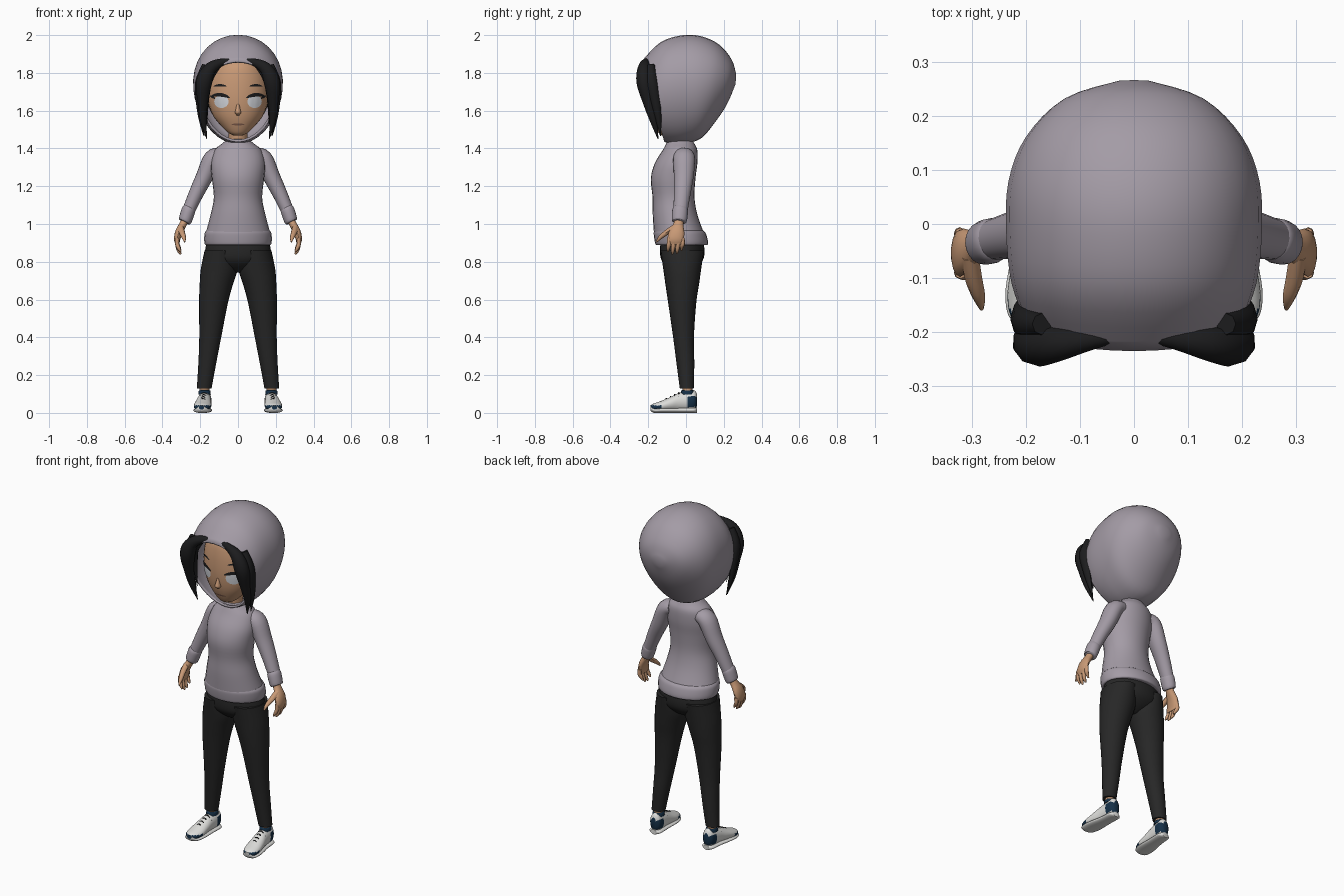
import bpy, bmesh, math
from mathutils import Vector
from mathutils.bvhtree import BVHTree

cube = bpy.data.objects.get("Cube")
if cube:
    bpy.data.objects.remove(cube, do_unlink=True)


def material(name, r, g, b):
    m = bpy.data.materials.new(name)
    m.use_nodes = True
    m.diffuse_color = (r, g, b, 1)
    bsdf = next(n for n in m.node_tree.nodes if n.type == 'BSDF_PRINCIPLED')
    bsdf.inputs["Base Color"].default_value = (r, g, b, 1)
    bsdf.inputs["Roughness"].default_value = 0.8
    return m


LILAC = material("lilac grey cloth", .37, .33, .38)
SKIN = material("warm skin", .58, .32, .18)
BLACK = material("black trousers", .02, .02, .02)
HAIR = material("dark hair", .012, .012, .013)
WHITE = material("shoe white", .72, .72, .70)
NAVY = material("shoe navy", .008, .03, .065)
EYE = material("eye white", .66, .68, .72)
LIP = material("lip brown", .24, .12, .08)


def finish(name, bm, mat, mirror=False):
    bmesh.ops.recalc_face_normals(bm, faces=bm.faces)
    mesh = bpy.data.meshes.new(name)
    bm.to_mesh(mesh)
    bm.free()
    for p in mesh.polygons:
        p.use_smooth = True
    mesh.set_sharp_from_angle(angle=math.radians(50))
    mesh.materials.append(mat)
    ob = bpy.data.objects.new(name, mesh)
    bpy.context.collection.objects.link(ob)
    if mirror:
        ob.modifiers.new("Mirror", 'MIRROR').use_mirror_merge = False
    return ob


def spline(rows, k):
    """Smoothly resample rows of numbers, passing through each row."""
    out = []
    for i in range(len(rows) - 1):
        four = [rows[max(i - 1, 0)], rows[i], rows[i + 1], rows[min(i + 2, len(rows) - 1)]]
        for s in range(k):
            t = s / k
            out.append([b + .5 * t * (c - a + t * (2*a - 5*b + 4*c - d + t * (3*(b - c) + d - a)))
                        for a, b, c, d in zip(*four)])
    return out + [list(rows[-1])]


def skin_rings(name, rings, mat, mirror=False, caps=(True, True)):
    bm = bmesh.new()
    loops = [[bm.verts.new(p) for p in ring] for ring in rings]
    n = len(loops[0])
    for a, b in zip(loops, loops[1:]):
        for j in range(n):
            bm.faces.new((a[j], a[(j + 1) % n], b[(j + 1) % n], b[j]))
    for use, loop in zip(caps, (loops[0], loops[-1])):
        if use:
            bm.faces.new(loop)
    return finish(name, bm, mat, mirror)


def tube(name, rows, mat, mirror=False, n=20, k=4, ref=(0, 1, 0), axis=None, caps=(True, True)):
    """Loft ellipses along a path; each row is x, y, z and two radii."""
    rows = spline(rows, k)
    pts = [Vector(r[:3]) for r in rows]
    rings = []
    for i, r in enumerate(rows):
        t = Vector(axis) if axis else (pts[min(i + 1, len(pts) - 1)] - pts[max(i - 1, 0)]).normalized()
        u = Vector(ref)
        u = (u - t * u.dot(t)).normalized()
        v = t.cross(u)
        rings.append([pts[i] + u * r[3] * math.cos(2 * math.pi * j / n)
                      + v * r[4] * math.sin(2 * math.pi * j / n) for j in range(n)])
    return skin_rings(name, rings, mat, mirror, caps)


def stack(name, rows, mat, **kw):
    """Loft level ellipses on the centre line; each row is z, y and two radii."""
    return tube(name, [(0, y, z, a, b) for z, y, a, b in rows], mat,
                ref=(1, 0, 0), axis=(0, 0, 1), n=28, **kw)


# Head, hair cap, neck and nose
head_rows = [(1.468, -.105, .018, .02), (1.482, -.1, .05, .045), (1.52, -.085, .09, .08),
             (1.57, -.07, .13, .112), (1.63, -.06, .154, .132), (1.70, -.055, .163, .14),
             (1.78, -.05, .156, .14), (1.84, -.045, .13, .13), (1.88, -.04, .08, .09), (1.895, -.04, .03, .03)]
head = stack("head", head_rows, SKIN)
stack("hair_cap", [(z + .012, y + .035, a * 1.06, b * 1.06) for z, y, a, b in head_rows[3:]], HAIR)
stack("neck", [(1.37, -.03, .06, .055), (1.44, -.035, .05, .05), (1.54, -.05, .05, .05)], SKIN)
stack("nose", [(1.575, -.185, .006, .006), (1.588, -.19, .016, .02),
               (1.605, -.19, .013, .017), (1.64, -.185, .005, .007)], SKIN)
surface = BVHTree.FromPolygons([v.co for v in head.data.vertices],
                               [tuple(p.vertices) for p in head.data.polygons])


def face_patch(name, x, z, w, h, mat, lift=.003, bend=0, tilt=0, mirror=True):
    """Thin lens-shaped plate that follows the face."""
    bm = bmesh.new()
    nu, nv = 12, 4
    grid = []
    for i in range(nu + 1):
        u = -math.cos(math.pi * i / nu)
        half = h * max(math.sqrt(max(1 - u * u, 0)), .02)
        column = []
        for j in range(nv + 1):
            px, pz = x + w * u, z + bend * (1 - u * u) + tilt * u + half * (2 * j / nv - 1)
            hit = surface.ray_cast(Vector((px, -1, pz)), Vector((0, 1, 0)))[0]
            column.append(bm.verts.new((px, (hit.y if hit else -.1) - lift, pz)))
        grid.append(column)
    for a, b in zip(grid, grid[1:]):
        for j in range(nv):
            bm.faces.new((a[j], b[j], b[j + 1], a[j + 1]))
    return finish(name, bm, mat, mirror)


# Painted face
face_patch("eyes", .088, 1.648, .038, .034, EYE)
face_patch("upper_lashes", .093, 1.672, .05, .010, HAIR, lift=.006, bend=.012, tilt=.004)
face_patch("lash_wings", .135, 1.672, .014, .006, HAIR, lift=.006, tilt=.007)
face_patch("eyebrows", .095, 1.728, .036, .006, HAIR, bend=.007)
face_patch("mouth", 0, 1.527, .035, .005, LIP, mirror=False)

# Hood: tilted rings from the face opening to the back
# each row: top y, top z, bottom y, bottom z, half width
hood_rows = [(-.235, 1.862, -.115, 1.435, .198), (-.135, 1.962, -.075, 1.425, .226),
             (-.02, 1.999, -.01, 1.425, .236), (.08, 1.994, .075, 1.45, .232),
             (.175, 1.95, .14, 1.52, .2), (.242, 1.87, .215, 1.63, .13), (.266, 1.79, .262, 1.74, .03)]
rings = []
for ty, tz, by, bz, w in spline(hood_rows, 4):
    ring = []
    for j in range(36):
        a = 2 * math.pi * j / 36
        s = math.sin(a)
        ring.append((w * math.cos(a) * (1 + .1 * s), (ty + by + (ty - by) * s) / 2,
                     (tz + bz + (tz - bz) * s) / 2))
    rings.append(ring)
hood = skin_rings("hood", rings, LILAC, caps=(False, True))
rim = hood.modifiers.new("Thickness", 'SOLIDIFY')
rim.thickness, rim.offset = .012, -1

# Hair locks framing the face
tube("front_locks", [(-.005, -.2, 1.862, .012, .008), (.07, -.212, 1.86, .018, .018),
                     (.145, -.222, 1.825, .034, .034), (.18, -.222, 1.75, .04, .044),
                     (.186, -.2, 1.65, .03, .029), (.184, -.172, 1.55, .02, .018),
                     (.165, -.148, 1.45, .002, .002)], HAIR, mirror=True, n=10)
tube("side_locks", [(.17, -.185, 1.84, .02, .02), (.205, -.18, 1.75, .03, .022),
                    (.204, -.16, 1.64, .025, .018), (.195, -.145, 1.55, .015, .012),
                    (.18, -.135, 1.465, .002, .002)], HAIR, mirror=True, n=8)
tube("inner_locks", [(.10, -.19, 1.845, .015, .015), (.15, -.19, 1.77, .018, .02),
                     (.166, -.17, 1.67, .014, .014), (.165, -.15, 1.53, .002, .002)],
     HAIR, mirror=True, n=8)

# Sweater
stack("sweater", [(1.45, -.03, .055, .06), (1.425, -.03, .085, .075), (1.39, -.032, .125, .092),
                  (1.32, -.053, .143, .113), (1.24, -.068, .138, .118), (1.14, -.066, .128, .111),
                  (1.05, -.058, .145, .118), (.955, -.038, .17, .132)], LILAC)
stack("sweater_hem", [(.965, -.038, .168, .13), (.95, -.033, .177, .138), (.915, -.026, .179, .141),
                      (.892, -.023, .175, .138), (.888, -.023, .165, .125)], LILAC)
tube("sleeves", [(.09, -.01, 1.365, .05, .04), (.135, -.01, 1.345, .058, .048),
                 (.178, -.012, 1.25, .052, .045), (.222, -.02, 1.16, .044, .039),
                 (.266, -.03, 1.06, .037, .033)], LILAC, mirror=True)
tube("sleeve_cuffs", [(.257, -.029, 1.085, .036, .032), (.263, -.031, 1.07, .042, .037),
                      (.279, -.035, 1.02, .04, .035), (.283, -.036, 1.01, .032, .028)],
     LILAC, mirror=True)

# Hands
tube("palms", [(.275, -.035, 1.03, .024, .02), (.29, -.04, 1.0, .026, .02),
               (.312, -.048, .96, .04, .02), (.322, -.055, .92, .043, .017),
               (.32, -.056, .893, .038, .011)], SKIN, mirror=True, n=14)
for i, finger in enumerate(("index", "middle", "ring", "little")):
    y = -.09 + .024 * i
    tip = (.853, .84, .843, .86)[i]
    tube(finger + "_fingers", [(.321, y, .925, .011, .011), (.322, y, .895, .012, .011),
                               (.314, y - .004, tip + .02, .01, .01), (.303, y - .006, tip, .004, .004)],
         SKIN, mirror=True, n=8, k=3)
tube("thumbs", [(.303, -.06, .985, .016, .014), (.297, -.1, .957, .016, .014),
                (.287, -.135, .93, .012, .011), (.282, -.157, .905, .004, .004)],
     SKIN, mirror=True, n=8, k=3, ref=(1, 0, 0))

# Trousers
stack("trouser_hips", [(.925, -.022, .16, .11), (.86, -.02, .174, .118), (.81, -.02, .165, .11),
                       (.77, -.02, .11, .075), (.742, -.02, .03, .03)], BLACK)
tube("trouser_legs", [(.092, -.02, .86, .085, .115), (.1, -.02, .76, .097, .1),
                      (.115, -.02, .68, .088, .089), (.13, -.02, .58, .076, .074),
                      (.147, -.013, .4, .058, .055), (.163, -.003, .26, .047, .047),
                      (.179, .004, .13, .039, .037)], BLACK, mirror=True, n=24,
     ref=(1, 0, 0), axis=(0, 0, 1))
tube("ankles", [(.178, .008, .05, .026, .027), (.178, .008, .15, .026, .026)], SKIN,
     mirror=True, ref=(1, 0, 0))

# Shoes: each row is y, x, half width, bottom, top
shoe_rows = [(.058, .175, .016, .035, .1), (.042, .175, .033, .012, .12), (0, .177, .036, .01, .113),
             (-.04, .18, .038, .01, .104), (-.08, .184, .043, .01, .085), (-.13, .188, .046, .008, .064),
             (-.17, .192, .036, .01, .05), (-.188, .193, .014, .018, .04)]
shoes = tube("shoes", [(x, y, (lo + hi) / 2, w, (hi - lo) / 2) for y, x, w, lo, hi in shoe_rows],
             WHITE, mirror=True, n=28, k=5, ref=(1, 0, 0), axis=(0, 1, 0))
shoes.data.materials.append(NAVY)
for p in shoes.data.polygons:
    c = p.center
    heel = c.y > .012 and .03 < c.z < .085
    toe = c.y < -.13 and .022 < c.z < .04
    p.material_index = int(heel or toe)
tube("shoe_soles", [(x, y, .014 + (.012 if y < -.18 else 0), w + .004, .014) for y, x, w, lo, hi in shoe_rows],
     WHITE, mirror=True, n=24, ref=(1, 0, 0), axis=(0, 1, 0))
tube("shoe_collars", [(.177, .008, .098, .033, .036), (.177, .008, .116, .031, .034),
                      (.177, .008, .12, .026, .028)], NAVY, mirror=True, ref=(1, 0, 0))
for i in range(4):
    y, top = -.038 - .022 * i, .106 - .0105 * i
    x = .18 + .0018 * i
    tube("shoe_lace_%d" % (i + 1), [(x - .03, y, top - .024, .004, .003), (x, y, top + .002, .004, .003),
                                    (x + .03, y, top - .024, .004, .003)], HAIR, mirror=True, n=6)
